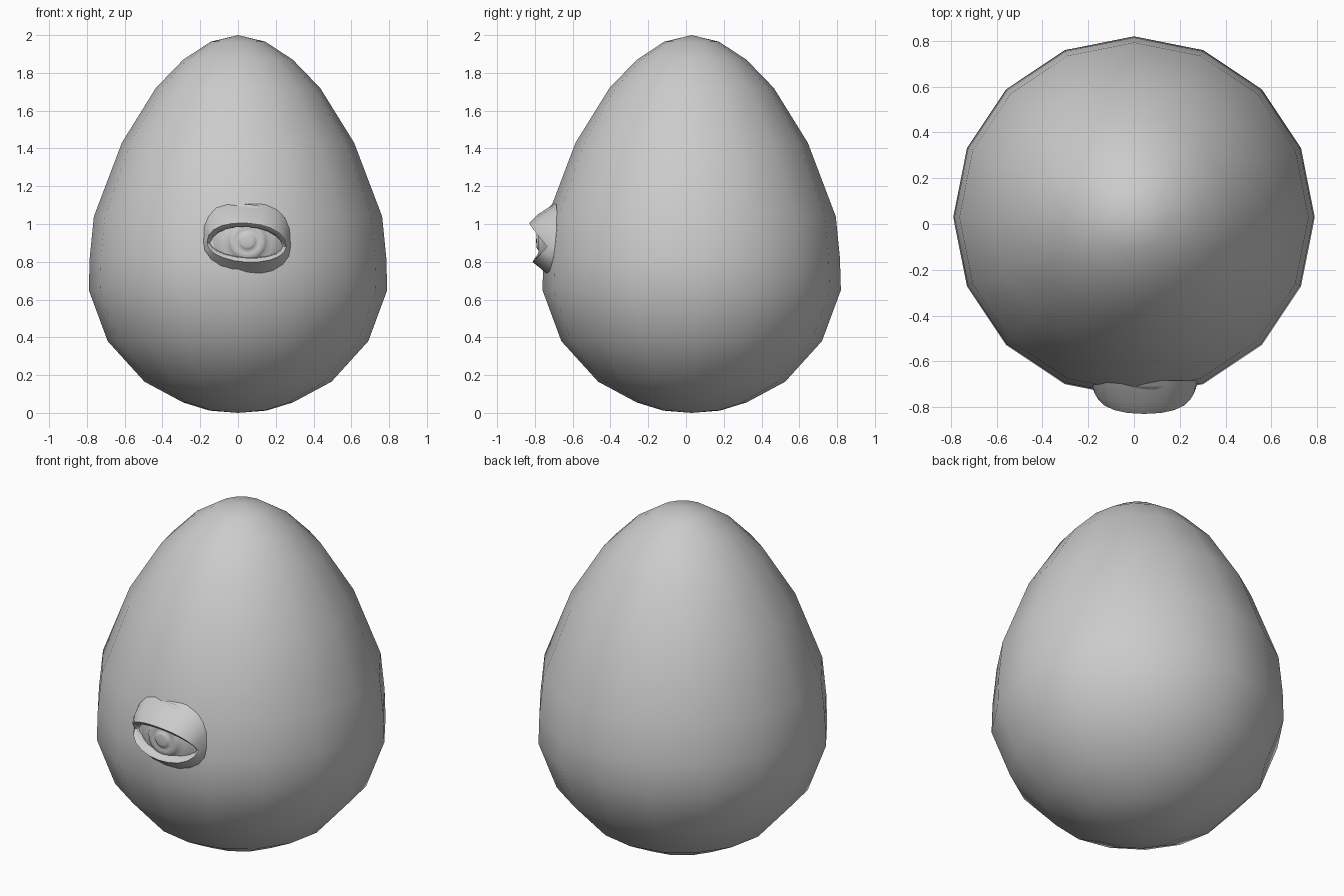
import bpy, bmesh
from math import cos, sin, tau, sqrt, copysign

if "Cube" in bpy.data.objects:
    bpy.data.objects.remove(bpy.data.objects["Cube"])


def loft(name, rings, flip=False, sharp=None):
    """Skin a list of closed rings; a one-point ring becomes a pole."""
    bm = bmesh.new()
    vs = [[bm.verts.new(p) for p in r] for r in rings]
    for a, b in zip(vs, vs[1:]):
        n = max(len(a), len(b))
        for i in range(n):
            j = (i + 1) % n
            if len(a) == 1:
                f = [a[0], b[j], b[i]]
            elif len(b) == 1:
                f = [a[i], a[j], b[0]]
            else:
                f = [a[i], a[j], b[j], b[i]]
            bm.faces.new(f[::-1] if flip else f)
    me = bpy.data.meshes.new(name)
    bm.to_mesh(me)
    bm.free()
    ob = bpy.data.objects.new(name, me)
    bpy.context.collection.objects.link(ob)
    for p in me.polygons:
        p.use_smooth = True
    if sharp:
        me.set_sharp_from_angle(angle=sharp)
    return ob


# Egg body: 16-sided revolved profile (radius, height)
profile = [(0, 0), (.15, .012), (.29, .055), (.495, .165), (.69, .38),
           (.79, .65), (.785, .82), (.763, 1.04), (.615, 1.43),
           (.435, 1.72), (.29, 1.87), (.145, 1.965), (0, 2)]
loft("egg_body", [
    [(r * cos(tau * i / 16), .03 + r * sin(tau * i / 16), z)
     for i in range(16 if r else 1)] for r, z in profile])

# Eyelids: almond rings from the egg surface over the crest into the opening
CX, CZ, N = .045, .89, 20


def lid_ring(w, up, dn, y_side, y_up, y_dn, power):
    pts = []
    for i in range(N):
        c, s = cos(tau * i / N), sin(tau * i / N)
        k = abs(s) ** power if s > 0 else abs(s)
        x = w * copysign(abs(c) ** (power if s > 0 else 1), c)
        z = CZ + (up * k if s > 0 else -dn * k) - .05 * x
        y = y_side + ((y_up if s > 0 else y_dn) - y_side) * abs(s) ** .9
        pts.append((CX + x, y, z))
    return pts


loft("eyelids", [
    lid_ring(.237, .225, .160, -.68, -.685, -.73, .72),
    lid_ring(.225, .160, .125, -.72, -.785, -.77, .8),
    lid_ring(.210, .115, .092, -.735, -.83, -.812, .9),
    lid_ring(.195, .095, .070, -.72, -.812, -.80, 1),
    lid_ring(.185, .095, .065, -.68, -.75, -.74, 1),
], sharp=1.2)

# Eyeball: shallow cap with raised pupil and iris ridges (radius, relief)
relief = [(0, -.003), (.03, -.004), (.042, -.002), (.052, .008), (.065, .002),
          (.085, -.003), (.098, .001), (.108, .009), (.13, .003), (.16, 0), (.195, 0)]
loft("eyeball", [
    [(.05 + r * cos(tau * i / 24), -.51 - sqrt(.28 ** 2 - r * r) + d,
      .91 + r * sin(tau * i / 24)) for i in range(24 if r else 1)]
    for r, d in relief], flip=True)

# Consistent outward normals for the solid body
for ob in bpy.data.objects:
    if ob.name == "egg_body":
        bm = bmesh.new()
        bm.from_mesh(ob.data)
        bmesh.ops.recalc_face_normals(bm, faces=bm.faces)
        bm.to_mesh(ob.data)
        bm.free()
